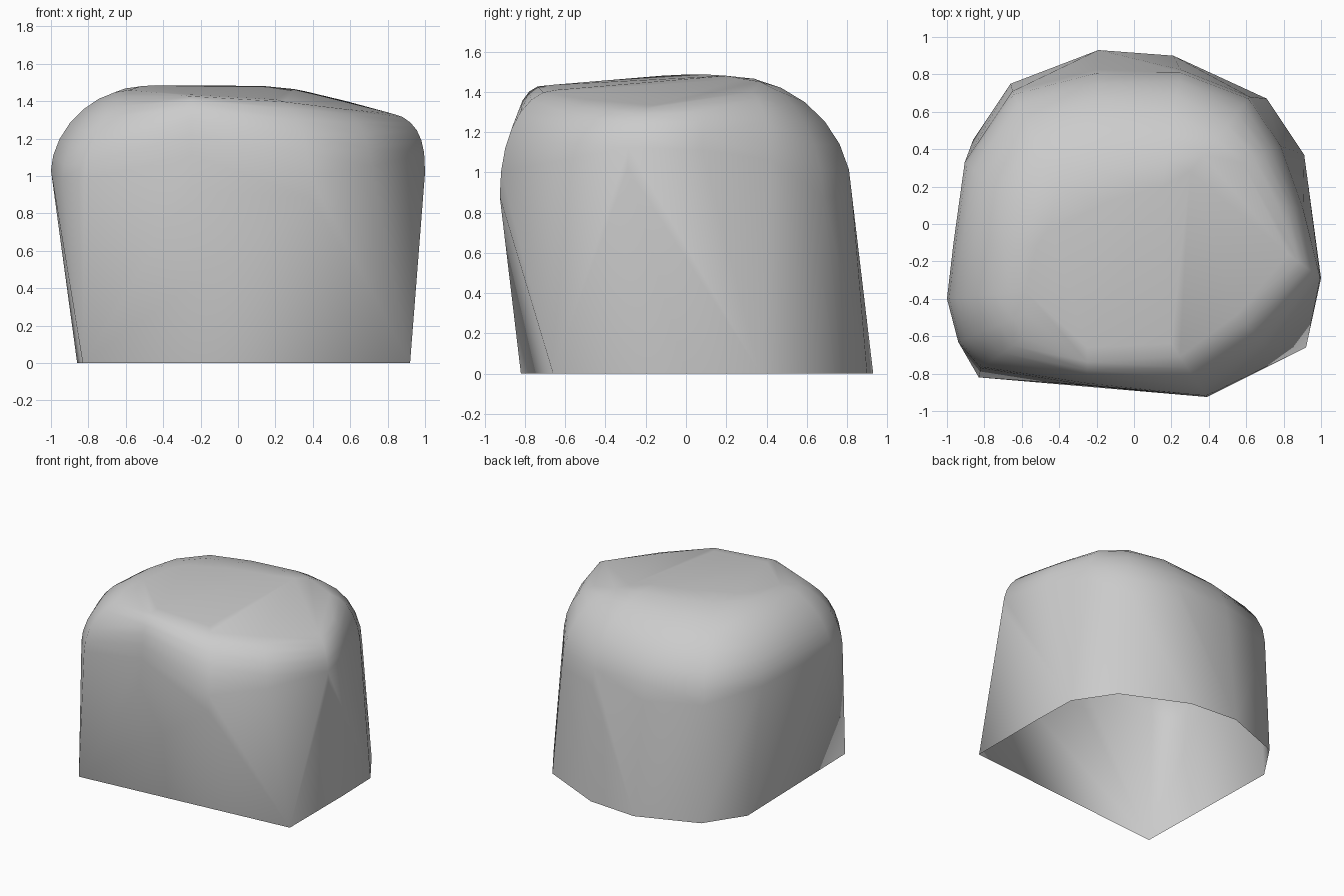
import bpy, bmesh, math

if "Cube" in bpy.data.objects:
    bpy.data.objects.remove(bpy.data.objects["Cube"])

# Boulder columns, counter-clockwise from the front left corner:
# ground (x, y), widest point (x, y, z), flat top edge (x, y, z), shoulder power
# (below 1 gives a fuller shoulder, above 1 a more chamfered one)
columns = [
    (-.83, -.82, -.82, -.77, .98, -.53, -.57, 1.42, 1.1),
    (-.20, -.76, -.25, -.865, .92, -.25, -.66, 1.435, .65),
    (.92, -.66, .39, -.925, .88, .20, -.64, 1.41, .95),
    (.92, -.66, .72, -.66, .93, .48, -.42, 1.37, .85),
    (.92, -.66, 1.0, -.29, 1.02, .74, -.10, 1.34, .75),
    (.92, 0, .91, .08, 1.0, .62, .12, 1.37, .8),
    (.91, .37, .79, .42, .93, .50, .29, 1.41, .85),
    (.71, .67, .62, .68, .88, .30, .28, 1.465, 1.0),
    (.21, .90, .25, .825, .88, .15, .20, 1.48, 1.0),
    (-.19, .93, -.20, .825, .88, -.15, .12, 1.485, 1.02),
    (-.66, .75, -.65, .71, .92, -.35, .05, 1.485, 1.05),
    (-.86, .45, -.905, .33, 1.0, -.45, -.02, 1.485, 1.1),
    (-.86, .45, -.965, -.10, 1.03, -.52, -.12, 1.48, 1.1),
    (-.83, -.82, -1.0, -.40, 1.03, -.58, -.36, 1.46, 1.12),
    (-.83, -.82, -.94, -.63, .98, -.58, -.48, 1.44, 1.15),
]
STEPS = 7


def column_points(c):
    """Ground point, then a rounded shoulder up to the flat top."""
    bx, by, wx, wy, wz, tx, ty, tz, power = c
    pts = [(bx, by, 0)]
    for i in range(STEPS + 1):
        a = i / STEPS * math.pi / 2
        u = max(math.cos(a), 0) ** power
        v = math.sin(a) ** power
        pts.append((tx + (wx - tx) * u, ty + (wy - ty) * u, wz + (tz - wz) * v))
    return pts


# Stretch one convex skin over all columns
bm = bmesh.new()
for c in columns:
    for p in column_points(c):
        bm.verts.new(p)
bmesh.ops.remove_doubles(bm, verts=bm.verts, dist=.0005)
bmesh.ops.convex_hull(bm, input=bm.verts)

# Open the underside and drop points inside the skin
floor = [f for f in bm.faces if all(v.co.z < .001 for v in f.verts)]
bmesh.ops.delete(bm, geom=floor, context='FACES')
loose = [v for v in bm.verts if not v.link_faces]
bmesh.ops.delete(bm, geom=loose, context='VERTS')
bmesh.ops.recalc_face_normals(bm, faces=bm.faces)
for f in bm.faces:
    f.smooth = True
mesh = bpy.data.meshes.new("boulder")
bm.to_mesh(mesh)
bm.free()
boulder = bpy.data.objects.new("boulder", mesh)
bpy.context.collection.objects.link(boulder)
